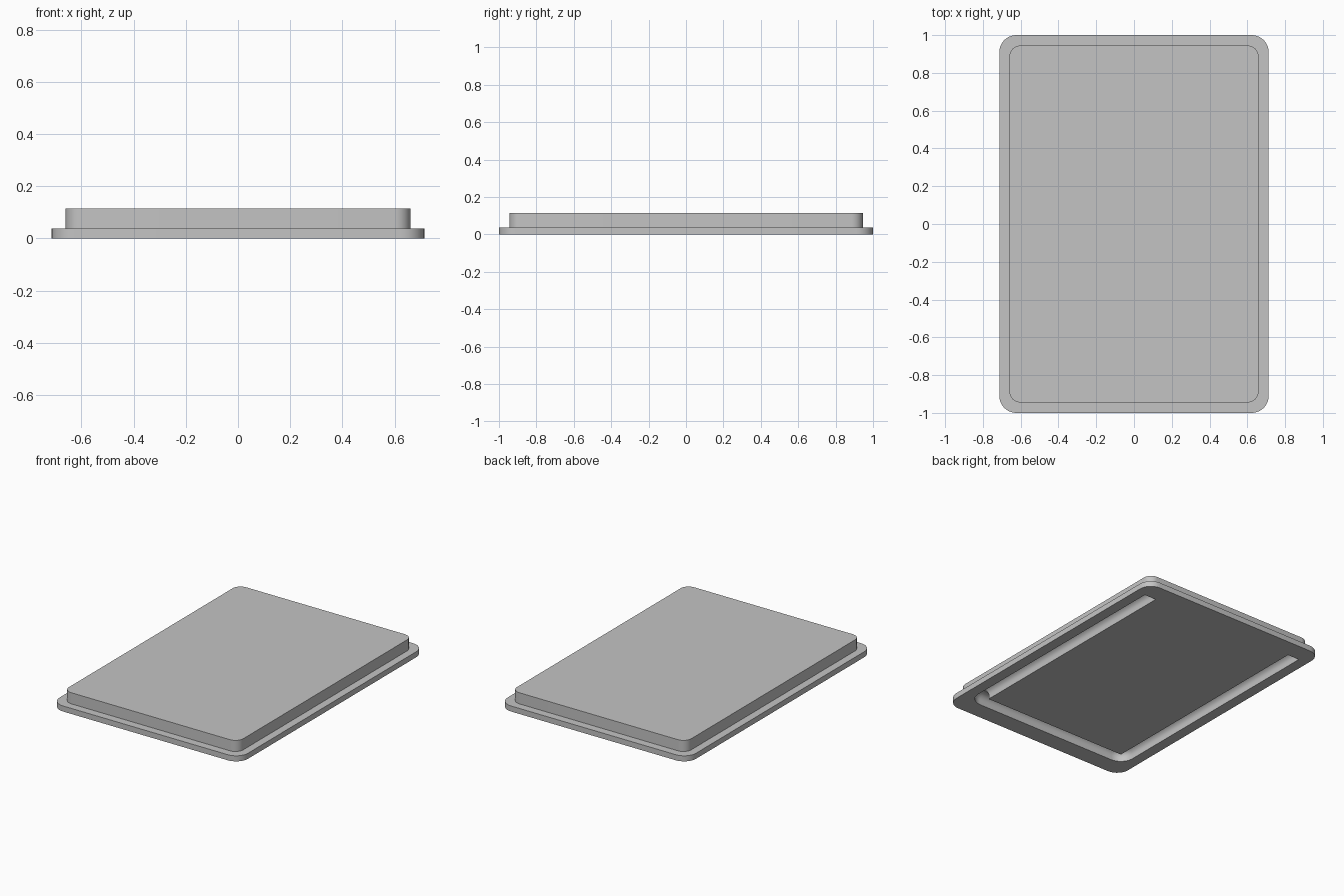
import bpy, bmesh, math

if "Cube" in bpy.data.objects:
    bpy.data.objects.remove(bpy.data.objects["Cube"])

grey = bpy.data.materials.new("plain_grey")
grey.diffuse_color = (0.55, 0.55, 0.55, 1)
grey.use_nodes = True
grey.node_tree.nodes["Principled BSDF"].inputs["Base Color"].default_value = grey.diffuse_color


def rounded_rect(hx, hy, r, z, seg=10):
    """Counter-clockwise outline of a rectangle with rounded corners."""
    pts = []
    for i, (sx, sy) in enumerate([(1, 1), (-1, 1), (-1, -1), (1, -1)]):
        for k in range(seg + 1):
            a = math.pi / 2 * (i + k / seg)
            pts.append((sx * (hx - r) + r * math.cos(a),
                        sy * (hy - r) + r * math.sin(a), z))
    return pts


def loft(name, loops):
    """Skin a stack of matching closed loops and cap both ends."""
    bm = bmesh.new()
    rings = [[bm.verts.new(p) for p in loop] for loop in loops]
    n = len(rings[0])
    for a, b in zip(rings, rings[1:]):
        for i in range(n):
            j = (i + 1) % n
            bm.faces.new((a[i], a[j], b[j], b[i]))
    bm.faces.new(rings[0][::-1])
    bm.faces.new(rings[-1])
    bmesh.ops.recalc_face_normals(bm, faces=bm.faces)
    mesh = bpy.data.meshes.new(name)
    bm.to_mesh(mesh)
    bm.free()
    mesh.materials.append(grey)
    obj = bpy.data.objects.new(name, mesh)
    bpy.context.collection.objects.link(obj)
    return obj


# Board: wide thin flange with a raised slab on top
board = loft("stepped_board", [
    rounded_rect(0.713, 1.0, 0.09, 0),
    rounded_rect(0.713, 1.0, 0.09, 0.038),
    rounded_rect(0.66, 0.945, 0.06, 0.038),
    rounded_rect(0.66, 0.945, 0.06, 0.114),
])

# Groove path: U shape open at the back, as (x, y, outward angle)
gx, gy, end, turn, half = 0.595, -0.83, 0.87, 0.05, 0.045
path = [(-gx, end, math.pi)]
for sx, start in ((-1, math.pi), (1, 1.5 * math.pi)):
    for k in range(11):
        a = start + math.pi / 2 * k / 10
        path.append((sx * (gx - turn) + turn * math.cos(a),
                     gy + turn + turn * math.sin(a), a))
path.append((gx, end, 2 * math.pi))

# Groove section: straight walls with a rounded bottom
section = [(half, -0.02)]
section += [(half * math.cos(math.pi * k / 12),
             0.025 + half * math.sin(math.pi * k / 12)) for k in range(13)]
section += [(-half, -0.02)]
cutter = loft("groove_cutter", [
    [(x + o * math.cos(a), y + o * math.sin(a), z) for o, z in section]
    for x, y, a in path])
cutter.hide_render = True

# Cut the groove into the underside
cut = board.modifiers.new("groove", 'BOOLEAN')
cut.operation = 'DIFFERENCE'
cut.solver = 'EXACT'
cut.object = cutter
bpy.context.view_layer.objects.active = board
board.select_set(True)
bpy.ops.object.modifier_apply(modifier=cut.name)
bpy.data.objects.remove(cutter, do_unlink=True)
bpy.ops.object.shade_smooth_by_angle(angle=math.radians(30))
